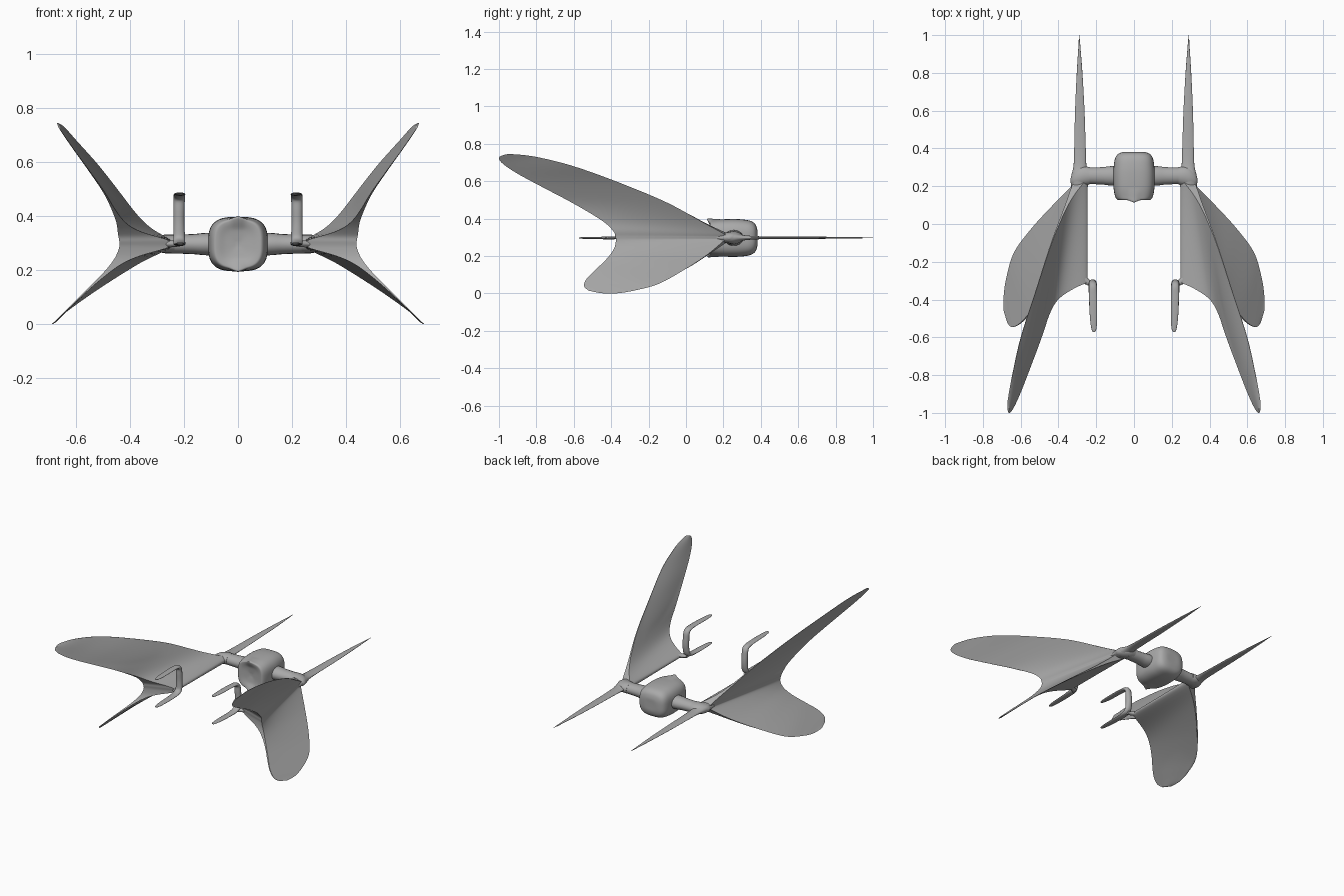
import bpy, bmesh, math
from mathutils import Vector

grey = bpy.data.materials.new("plain grey")
grey.diffuse_color = (0.4, 0.4, 0.4, 1)


def finish(name, bm, mirror=True):
    bmesh.ops.remove_doubles(bm, verts=bm.verts, dist=1e-5)
    bmesh.ops.recalc_face_normals(bm, faces=bm.faces)
    me = bpy.data.meshes.new(name)
    bm.to_mesh(me)
    bm.free()
    me.materials.append(grey)
    ob = bpy.data.objects.new(name, me)
    bpy.context.collection.objects.link(ob)
    if mirror:
        ob.modifiers.new("mirror", 'MIRROR').use_mirror_merge = False
    bpy.ops.object.select_all(action='DESELECT')
    ob.select_set(True)
    bpy.context.view_layer.objects.active = ob
    bpy.ops.object.shade_smooth_by_angle(angle=math.radians(50))
    return ob


def spline(keys, steps):
    """Catmull-Rom samples through rows of numbers."""
    k = [keys[0]] + list(keys) + [keys[-1]]
    out = []
    for i in range(1, len(k) - 2):
        for j in range(steps):
            t = j / steps
            out.append([0.5 * (2 * b + (c - a) * t + (2 * a - 5 * b + 4 * c - d) * t * t
                               + (3 * b - a - 3 * c + d) * t ** 3)
                        for a, b, c, d in zip(*k[i - 1:i + 3])])
    return out + [list(keys[-1])]


def tube(name, keys, side, steps=5, sides=20, power=2, mirror=True, shape=None):
    """Loft superellipse rings along rows of (x, y, z, half width, half thickness)."""
    rows = spline(keys, steps)
    side = Vector(side)
    bm = bmesh.new()
    rings = []
    for i, r in enumerate(rows):
        tan = Vector(rows[min(i + 1, len(rows) - 1)][:3]) - Vector(rows[max(i - 1, 0)][:3])
        if shape:
            tan = Vector((0, 1, 0))
        up = tan.cross(side).normalized()
        ring = []
        for j in range(sides):
            a = 2 * math.pi * j / sides
            c, s = math.cos(a), math.sin(a)
            e = 2 / power
            p = Vector(r[:3]) + side * (r[3] * math.copysign(abs(c) ** e, c)) \
                + up * (r[4] * math.copysign(abs(s) ** e, s))
            ring.append(bm.verts.new(shape(p) if shape else p))
        rings.append(ring)
    for a, b in zip(rings, rings[1:]):
        for j in range(sides):
            k = (j + 1) % sides
            bm.faces.new((a[j], a[k], b[k], b[j]))
    bm.faces.new(rings[0])
    bm.faces.new(rings[-1])
    return finish(name, bm, mirror)


# Swept double-lobed wing: leading edge xyz, trailing edge xyz, lower tip to upper tip
stations = [
    (.69, -.46, .002, .672, -.52, .015),
    (.69, -.38, 0, .65, -.545, .04),
    (.675, -.28, .015, .61, -.53, .08),
    (.635, -.15, .05, .56, -.48, .13),
    (.54, -.02, .12, .50, -.42, .19),
    (.42, .11, .205, .46, -.385, .24),
    (.33, .20, .28, .442, -.375, .28),
    (.32, .22, .30, .44, -.378, .305),
    (.33, .20, .32, .445, -.39, .335),
    (.365, .10, .375, .455, -.45, .39),
    (.44, -.10, .485, .495, -.60, .48),
    (.52, -.35, .59, .555, -.77, .57),
    (.60, -.60, .68, .605, -.90, .64),
    (.645, -.80, .73, .64, -.975, .69),
    (.668, -.93, .745, .66, -1.0, .72),
    (.67, -.97, .742, .668, -.992, .735),
]
bm = bmesh.new()
NU = 20
outer, inner = [], []
for r in spline(stations, 6):
    lead, trail = Vector(r[:3]), Vector(r[3:])
    ro, ri = [], []
    for i in range(NU + 1):
        u = i / NU
        p = lead.lerp(trail, u)
        p.z = max(p.z, 0)
        # inner skin swells at mid height into the root web
        f = 1 / (1 + (abs(p.z - .298) / .04) ** 2.4)
        edge = .002 + .006 * math.sin(math.pi * u)
        d = max(edge, (p.x - .245) * f)
        ro.append(bm.verts.new(p))
        ri.append(bm.verts.new(p + Vector((-d, d * .35 if d > .01 else 0, 0))))
    outer.append(ro)
    inner.append(ri)
for v in range(len(outer) - 1):
    for g in (outer, inner):
        for i in range(NU):
            bm.faces.new((g[v][i], g[v][i + 1], g[v + 1][i + 1], g[v + 1][i]))
    for i in (0, NU):
        bm.faces.new((outer[v][i], outer[v + 1][i], inner[v + 1][i], inner[v][i]))
for v in (0, -1):
    for i in range(NU):
        bm.faces.new((outer[v][i], outer[v][i + 1], inner[v][i + 1], inner[v][i]))
finish("wing", bm)

# Rear spike tapering to a point
tube("spike", [(.29, .15, .298, .040, .012), (.288, .24, .298, .046, .030),
               (.286, .31, .298, .034, .014), (.286, .42, .298, .030, .007),
               (.287, .60, .298, .025, .006), (.288, .80, .298, .015, .005),
               (.289, .93, .298, .006, .003), (.29, 1.0, .298, .001, .001)], (1, 0, 0))

# Hinge knuckle between axle and wing
tube("hinge", [(.235, .255, .298, .046, .034), (.27, .253, .298, .052, .034),
               (.30, .245, .298, .050, .030), (.325, .235, .298, .034, .020),
               (.337, .23, .298, .008, .006)], (0, 1, 0))

# Axle through the pod
tube("axle", [(-.27, .255, .297, .042, .034), (-.17, .255, .297, .046, .037),
              (-.10, .255, .297, .052, .042), (.10, .255, .297, .052, .042),
              (.17, .255, .297, .046, .037), (.27, .255, .297, .042, .034)],
     (0, 1, 0), mirror=False)

# Two-pronged fork and its mount
tube("fork", [(.212, -.572, .297, .004, .002), (.212, -.56, .297, .012, .004),
              (.214, -.50, .297, .019, .006), (.217, -.38, .298, .022, .008),
              (.218, -.325, .312, .022, .014), (.219, -.312, .36, .021, .018),
              (.219, -.314, .42, .021, .018), (.218, -.325, .468, .021, .014),
              (.217, -.38, .481, .021, .007), (.214, -.50, .482, .019, .006),
              (.212, -.56, .482, .012, .004), (.212, -.572, .482, .004, .002)],
     (1, 0, 0))
tube("fork_mount", [(.215, -.325, .298, .020, .010), (.24, -.31, .298, .018, .012),
                    (.27, -.285, .298, .030, .015), (.31, -.26, .298, .05, .018)],
     (0, 1, 0))


# Rounded pod with pinched points at the top and bottom of its hollow front
def pinch(p):
    front = min(1, max(0, (.19 - p.y) / .06))
    rim = min(1, max(0, (abs(p.z - .297) - .055) / .03))
    k = front * rim * math.exp(-(p.x / .022) ** 2)
    return p + Vector((0, -.014 * k, math.copysign(.013 * k, p.z - .297)))


tube("pod", [(0, .382, .297, .015, .015), (0, .381, .297, .055, .045),
             (0, .370, .297, .085, .074), (0, .345, .297, .101, .091),
             (0, .30, .297, .108, .099), (0, .25, .297, .111, .101),
             (0, .19, .297, .108, .099), (0, .15, .297, .101, .094),
             (0, .130, .297, .090, .090), (0, .128, .297, .075, .078),
             (0, .136, .297, .045, .050), (0, .142, .297, .008, .008)],
     (1, 0, 0), sides=64, power=3, mirror=False, shape=pinch)
